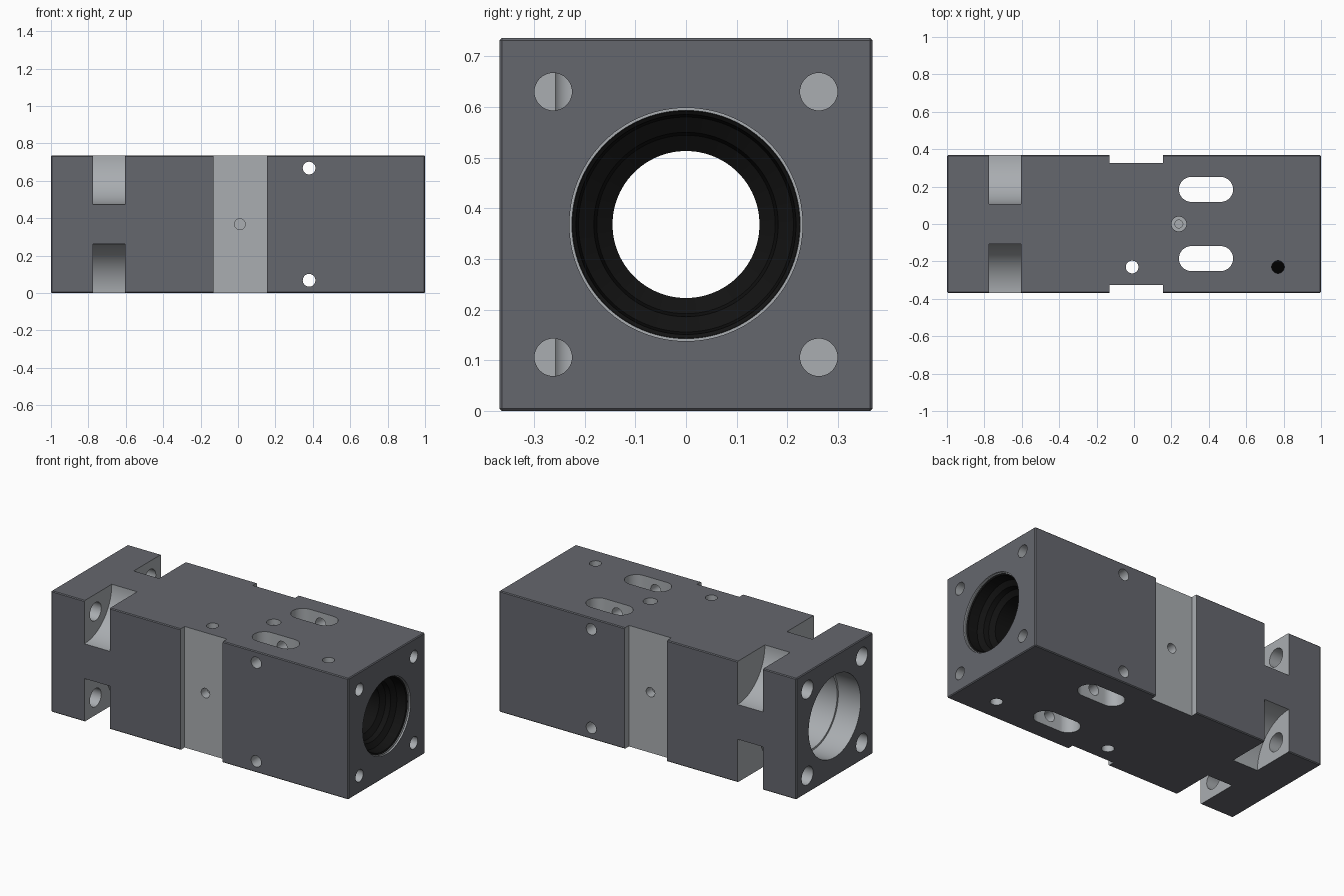
import bpy, bmesh, math
from math import pi, cos, sin

if "Cube" in bpy.data.objects:
    bpy.data.objects.remove(bpy.data.objects["Cube"])

W, H, C = 0.368, 0.736, 0.368   # half width, height, bore centre height


def material(name, value):
    m = bpy.data.materials.new(name)
    m.diffuse_color = (*value, 1)
    m.use_nodes = True
    m.node_tree.nodes["Principled BSDF"].inputs["Base Color"].default_value = m.diffuse_color
    return m


dark = material("dark_coating", (0.13, 0.135, 0.155))
bare = material("bare_metal", (0.40, 0.42, 0.44))
black = material("black_liner", (0.006, 0.006, 0.006))


def add_object(name, bm, mat):
    bmesh.ops.recalc_face_normals(bm, faces=bm.faces[:])
    me = bpy.data.meshes.new(name)
    bm.to_mesh(me)
    bm.free()
    me.materials.append(mat)
    ob = bpy.data.objects.new(name, me)
    bpy.context.collection.objects.link(ob)
    return ob


def prism(name, pts, axis, a, b, mat=bare):
    """Extrude a 2D outline from a to b along an axis."""
    place = {"x": lambda u, v, t: (t, u, v),
             "y": lambda u, v, t: (u, t, v),
             "z": lambda u, v, t: (u, v, t)}[axis]
    bm = bmesh.new()
    lo = [bm.verts.new(place(u, v, a)) for u, v in pts]
    hi = [bm.verts.new(place(u, v, b)) for u, v in pts]
    bm.faces.new(lo)
    bm.faces.new(hi)
    for i in range(len(pts)):
        j = (i + 1) % len(pts)
        bm.faces.new((lo[i], lo[j], hi[j], hi[i]))
    return add_object(name, bm, mat)


def circle(u, v, r, n=40):
    return [(u + r * cos(2 * pi * i / n), v + r * sin(2 * pi * i / n)) for i in range(n)]


def rect(u0, u1, v0, v1):
    return [(u0, v0), (u1, v0), (u1, v1), (u0, v1)]


def stadium(u0, u1, v, r, n=16):
    right = [(u1 - r + r * cos(t), v + r * sin(t)) for t in (-pi / 2 + pi * i / n for i in range(n + 1))]
    left = [(u0 + r + r * cos(t), v + r * sin(t)) for t in (pi / 2 + pi * i / n for i in range(n + 1))]
    return right + left


# main block with lightly broken edges
housing = prism("housing", rect(-W, W, 0, H), "x", -1, 1, dark)
bpy.context.view_layer.objects.active = housing
bev = housing.modifiers.new("edge_break", "BEVEL")
bev.width, bev.segments = 0.005, 1
bpy.ops.object.modifier_apply(modifier=bev.name)


def cut(pts, axis, a, b):
    tool = prism("cutter", pts, axis, a, b)
    tool.hide_render = True
    mod = housing.modifiers.new("cut", "BOOLEAN")
    mod.operation, mod.solver, mod.object = "DIFFERENCE", "EXACT", tool
    mod.material_mode = "TRANSFER"
    bpy.ops.object.modifier_apply(modifier=mod.name)
    bpy.data.objects.remove(tool)


# main bore, wider at the left end, small rim at the right end
cut(circle(0, C, 0.225, 96), "x", -1.1, 1.1)
cut(circle(0, C, 0.25, 96), "x", -1.1, -0.85)
cut(circle(0, C, 0.238, 96), "x", -0.86, -0.5)
cut(circle(0, C, 0.23, 96), "x", 0.99, 1.1)

for s in (-1, 1):
    # side grooves with a blind hole each
    cut(rect(-0.13, 0.155, -0.1, H + 0.1), "y", s * 0.327, s * 0.5)
    cut(circle(0.01, C, 0.029), "y", s * 0.27, s * 0.5)
    # rounded corner pockets, screw clearance holes and blind threaded holes
    for t in (-1, 1):
        cut(circle(s * W, C + t * W, 0.262, 96), "x", -0.775, -0.605)
        y, z = s * 0.262, C + t * 0.262
        cut(circle(y, z, 0.055), "x", -1.1, -0.69)
        cut(circle(y, z, 0.037), "x", 0.75, 1.1)
    # long vertical slots
    cut(stadium(0.24, 0.53, s * 0.185, 0.067), "z", -0.1, H + 0.1)
    # cross holes through the width
    cut(circle(0.38, C + s * 0.30, 0.034), "y", -0.5, 0.5)

# vertical through holes
for x in (-0.01, 0.77):
    cut(circle(x, -0.23, 0.034), "z", -0.1, H + 0.1)

# stepped blind hole on top
cut(circle(0.24, 0, 0.04), "z", 0.70, H + 0.1)
cut(circle(0.24, 0, 0.021), "z", 0.64, 0.72)

# black bearing liner, revolved around the bore axis
profile = [(0.60, 0.145), (0.60, 0.27), (0.94, 0.27), (0.94, 0.2245), (0.985, 0.2245),
           (0.98, 0.217), (0.92, 0.212), (0.90, 0.182), (0.87, 0.176), (0.85, 0.145)]
bm = bmesh.new()
n = 96
rings = [[bm.verts.new((x, r * cos(2 * pi * i / n), C + r * sin(2 * pi * i / n)))
          for i in range(n)] for x, r in profile]
for k, ring in enumerate(rings):
    nxt = rings[(k + 1) % len(rings)]
    for i in range(n):
        j = (i + 1) % n
        bm.faces.new((ring[i], ring[j], nxt[j], nxt[i]))
liner = add_object("bearing_liner", bm, black)

# smooth round walls, crisp edges
for ob in (housing, liner):
    bpy.ops.object.select_all(action="DESELECT")
    ob.select_set(True)
    bpy.context.view_layer.objects.active = ob
    bpy.ops.object.shade_smooth_by_angle(angle=math.radians(30))
